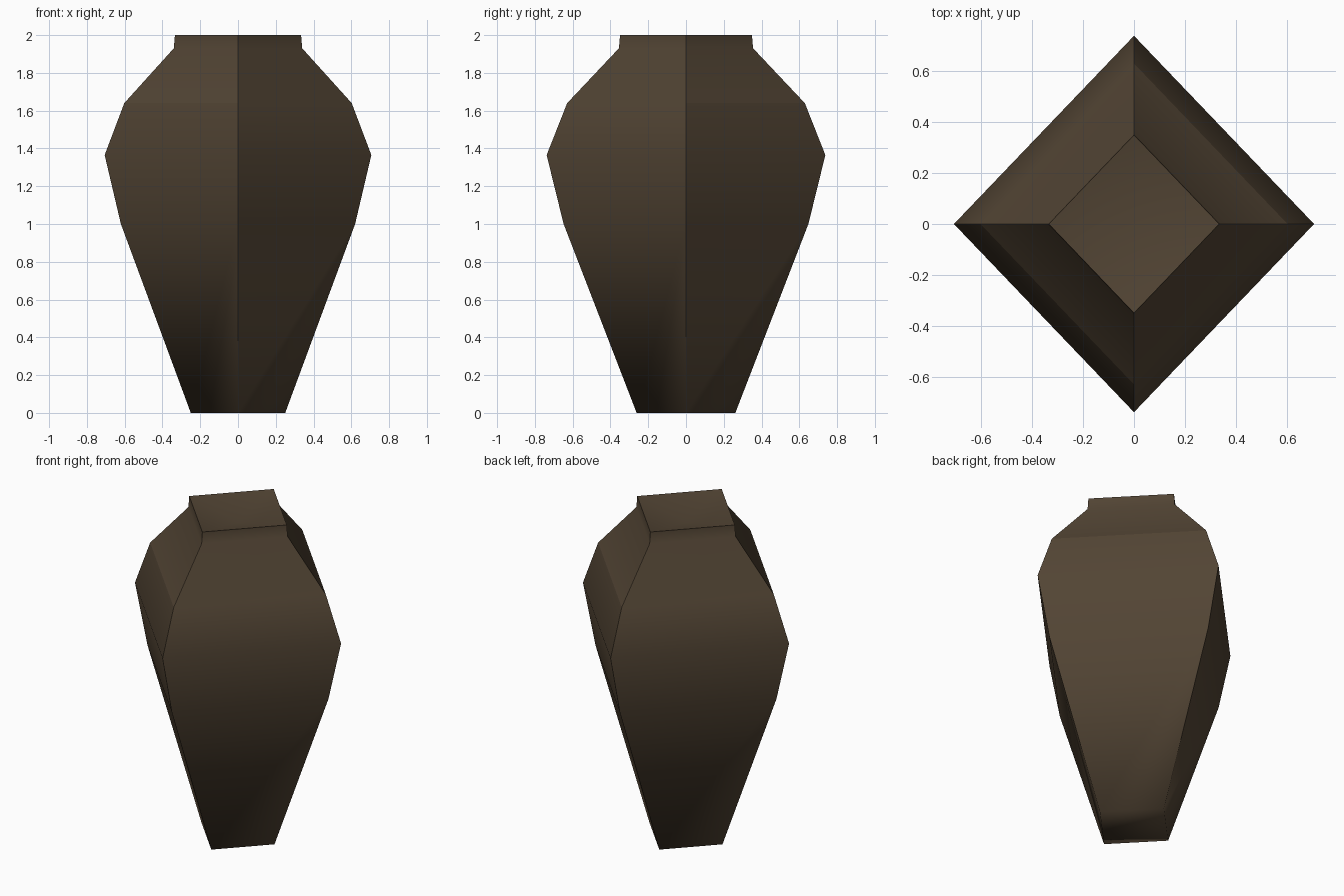
import bpy
import bmesh

cube = bpy.data.objects.get("Cube")
if cube:
    bpy.data.objects.remove(cube, do_unlink=True)

# Glaze colour
glaze = bpy.data.materials.new("dark_brown_glaze")
glaze.use_nodes = True
colour = (0.084, 0.058, 0.034, 1)
glaze.diffuse_color = colour
shader = glaze.node_tree.nodes["Principled BSDF"]
shader.inputs["Base Color"].default_value = colour
shader.inputs["Roughness"].default_value = 0.8

# Silhouette: half width and height, from foot to rim
profile = [(0.25, 0), (0.62, 1.0), (0.706, 1.365), (0.602, 1.64),
           (0.34, 1.93), (0.334, 2.0)]
DEPTH = 1.045
SHOULDER = 3
corners = [(1, 0), (0, DEPTH), (-1, 0), (0, -DEPTH)]

bm = bmesh.new()
rings = [[bm.verts.new((cx * r, cy * r, z)) for cx, cy in corners]
         for r, z in profile]

# Four-sided walls
for low, high in zip(rings, rings[1:]):
    for i in range(4):
        j = (i + 1) % 4
        bm.faces.new((low[i], low[j], high[j], high[i]))

# Foot, and a shallow sunken mouth meeting at the centre
bm.faces.new(rings[0][::-1])
mouth = bm.verts.new((0, 0, 1.925))
for i in range(4):
    bm.faces.new((rings[-1][i], rings[-1][(i + 1) % 4], mouth))

for face in bm.faces:
    face.smooth = True


def crease(a, b):
    bm.edges.get((a, b)).smooth = False


# Sharp corners and rim, plus a shoulder crease on two opposite sides
for i in range(4):
    for low, high in zip(rings, rings[1:]):
        crease(low[i], high[i])
    crease(rings[-1][i], rings[-1][(i + 1) % 4])
for i in (0, 2):
    crease(rings[SHOULDER][i], rings[SHOULDER][i + 1])

mesh = bpy.data.meshes.new("vase_body")
bm.to_mesh(mesh)
bm.free()
mesh.materials.append(glaze)
vase = bpy.data.objects.new("vase_body", mesh)
bpy.context.collection.objects.link(vase)
